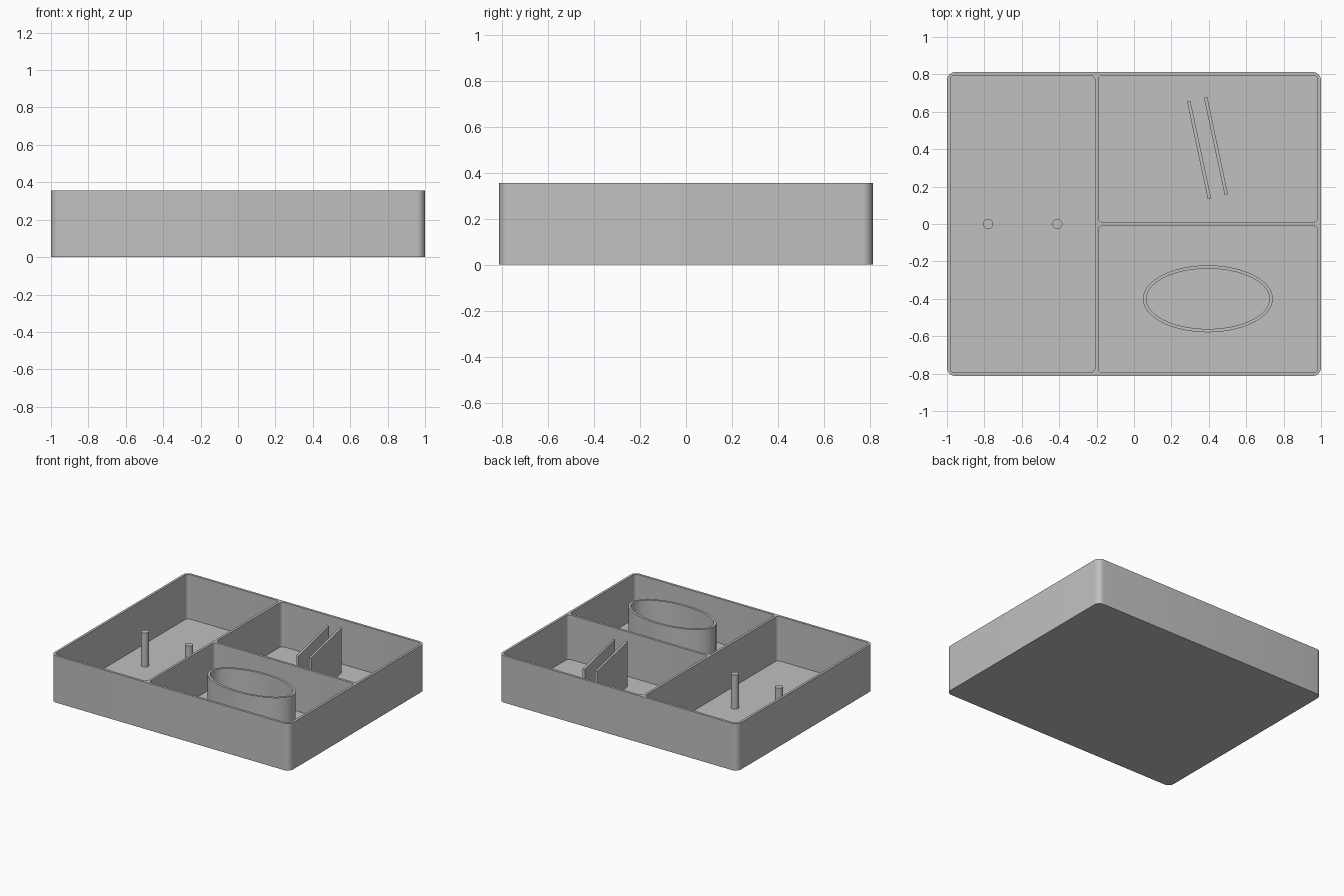
import bpy
import bmesh
import math
from mathutils import Matrix

if "Cube" in bpy.data.objects:
    bpy.data.objects.remove(bpy.data.objects["Cube"], do_unlink=True)

# Main dimensions
HALF_X, HALF_Y, HEIGHT = 1.0, 0.813, 0.355
WALL = 0.018
FLOOR = 0.018
DIVIDER_X = -0.2

grey = bpy.data.materials.new("plain grey")
grey.use_nodes = True
grey.diffuse_color = (0.53, 0.53, 0.53, 1)
grey.node_tree.nodes["Principled BSDF"].inputs["Base Color"].default_value = (0.53, 0.53, 0.53, 1)


def finish(name, bm):
    mesh = bpy.data.meshes.new(name)
    bm.to_mesh(mesh)
    bm.free()
    mesh.materials.append(grey)
    obj = bpy.data.objects.new(name, mesh)
    bpy.context.collection.objects.link(obj)
    return obj


def block(name, x0, x1, y0, y1, z0, z1, radius=0, angle=0):
    """Upright block with optional rounded vertical corners and a turn about its centre."""
    bm = bmesh.new()
    bmesh.ops.create_cube(bm, size=1)
    bmesh.ops.scale(bm, vec=(x1 - x0, y1 - y0, z1 - z0), verts=bm.verts)
    if radius:
        upright = [e for e in bm.edges
                   if abs(e.verts[0].co.z - e.verts[1].co.z) > 0.01]
        bmesh.ops.bevel(bm, geom=upright, offset=radius, segments=8,
                        profile=0.5, affect='EDGES')
    place = Matrix.Translation(((x0 + x1) / 2, (y0 + y1) / 2, (z0 + z1) / 2))
    bm.transform(place @ Matrix.Rotation(angle, 4, 'Z'))
    return finish(name, bm)


def column(name, x, y, rx, ry, z0, z1, sides):
    """Upright elliptical cylinder."""
    bm = bmesh.new()
    bmesh.ops.create_cone(bm, cap_ends=True, segments=sides,
                          radius1=1, radius2=1, depth=z1 - z0)
    bmesh.ops.scale(bm, vec=(rx, ry, 1), verts=bm.verts)
    bmesh.ops.translate(bm, vec=(x, y, (z0 + z1) / 2), verts=bm.verts)
    return finish(name, bm)


def select_only(obj):
    bpy.ops.object.select_all(action='DESELECT')
    obj.select_set(True)
    bpy.context.view_layer.objects.active = obj


def cut(target, cutter):
    mod = target.modifiers.new("cut", 'BOOLEAN')
    mod.operation = 'DIFFERENCE'
    mod.solver = 'EXACT'
    mod.object = cutter
    select_only(target)
    bpy.ops.object.modifier_apply(modifier=mod.name)
    bpy.data.objects.remove(cutter, do_unlink=True)


# Tray body with three rounded pockets
tray = block("tray", -HALF_X, HALF_X, -HALF_Y, HALF_Y, 0, HEIGHT, 0.046)
in_x, in_y, half = HALF_X - WALL, HALF_Y - WALL, WALL / 2
pockets = [
    (-in_x, DIVIDER_X - half, -in_y, in_y),
    (DIVIDER_X + half, in_x, -in_y, -half),
    (DIVIDER_X + half, in_x, half, in_y),
]
for x0, x1, y0, y1 in pockets:
    cut(tray, block("pocket_cutter", x0, x1, y0, y1, FLOOR, HEIGHT + 0.1, 0.025))
parts = [tray]

# Two pins in the long pocket
for name, x in (("right_pin", -0.78), ("left_pin", -0.41)):
    parts.append(column(name, x, 0, 0.027, 0.027, FLOOR / 2, 0.275, 32))

# Oval cup wall in the front pocket
ring = column("oval_ring", 0.395, -0.4, 0.347, 0.179, FLOOR / 2, HEIGHT, 96)
cut(ring, column("oval_cutter", 0.395, -0.4, 0.329, 0.161, -0.1, HEIGHT + 0.1, 96))
parts.append(ring)

# Pair of slanted plates in the back pocket
for name, x, y in (("right_plate", 0.348, 0.396), ("left_plate", 0.438, 0.418)):
    parts.append(block(name, x - half, x + half, y - 0.266, y + 0.266,
                       FLOOR / 2, HEIGHT, angle=math.radians(12)))

for part in parts:
    select_only(part)
    bpy.ops.object.shade_smooth_by_angle(angle=math.radians(30))
